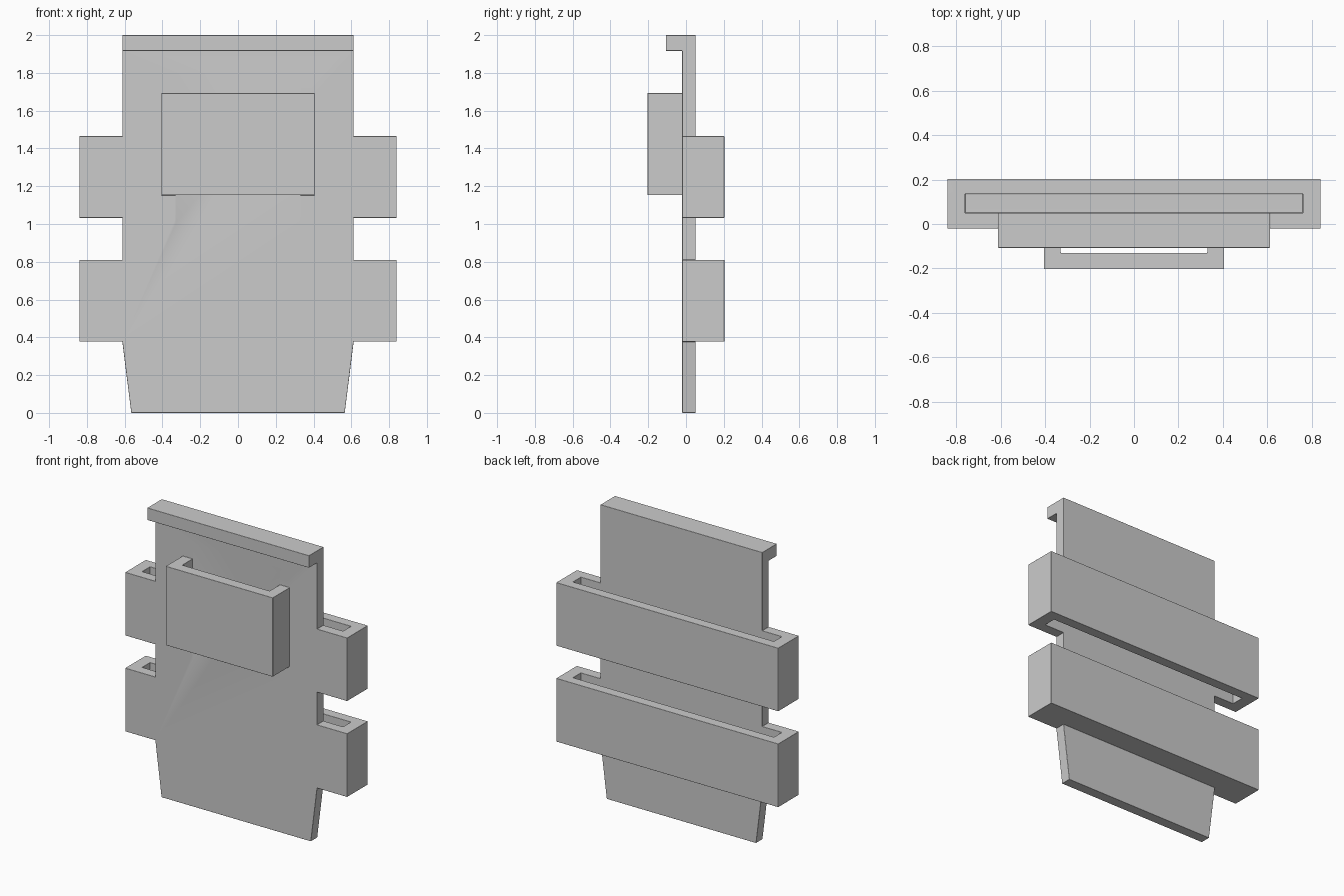
import bpy
import bmesh
import math

cube = bpy.data.objects.get("Cube")
if cube:
    bpy.data.objects.remove(cube, do_unlink=True)

grey = bpy.data.materials.new("plain_grey")
grey.use_nodes = True
colour = (0.6, 0.6, 0.6, 1)
grey.diffuse_color = colour
grey.node_tree.nodes["Principled BSDF"].inputs["Base Color"].default_value = colour


def prism(name, outline, y0, y1):
    """Extrude an x-z outline from y0 to y1."""
    bm = bmesh.new()
    face = bm.faces.new([bm.verts.new((x, y0, z)) for x, z in outline])
    new = bmesh.ops.extrude_face_region(bm, geom=[face])["geom"]
    verts = [v for v in new if isinstance(v, bmesh.types.BMVert)]
    bmesh.ops.translate(bm, verts=verts, vec=(0, y1 - y0, 0))
    bmesh.ops.recalc_face_normals(bm, faces=bm.faces)
    mesh = bpy.data.meshes.new(name)
    bm.to_mesh(mesh)
    bm.free()
    mesh.materials.append(grey)
    obj = bpy.data.objects.new(name, mesh)
    bpy.context.collection.objects.link(obj)
    return obj


def block(name, half, y0, y1, z0, z1):
    return prism(name, [(-half, z0), (half, z0), (half, z1), (-half, z1)], y0, y1)


FRONT, BACK = -0.02, 0.05

# Back plate with tapered lower end
half = [(0.565, 0), (0.612, 0.375), (0.612, 2.0)]
body = prism("holder_body", half + [(-x, z) for x, z in reversed(half)], FRONT, BACK)

# Top lip, two rear sleeves and front loop
added = [
    block("top_lip", 0.612, -0.107, BACK, 1.917, 2.0),
    block("upper_sleeve", 0.84, FRONT, 0.203, 1.033, 1.465),
    block("lower_sleeve", 0.84, FRONT, 0.203, 0.377, 0.81),
    block("front_loop", 0.405, -0.203, FRONT + 0.01, 1.153, 1.693),
]
# Openings: the lower sleeve keeps a floor
cut = [
    block("upper_slot", 0.76, BACK, 0.135, 0.9, 1.6),
    block("lower_slot", 0.76, BACK, 0.135, 0.45, 0.95),
    block("loop_slot", 0.33, -0.13, FRONT, 1.0, 1.8),
]

bpy.ops.object.select_all(action="DESELECT")
bpy.context.view_layer.objects.active = body
body.select_set(True)


def apply(kind, **settings):
    mod = body.modifiers.new(kind.lower(), kind)
    for key, value in settings.items():
        setattr(mod, key, value)
    bpy.ops.object.modifier_apply(modifier=mod.name)


for parts, operation in ((added, "UNION"), (cut, "DIFFERENCE")):
    for part in parts:
        apply("BOOLEAN", object=part, operation=operation, solver="EXACT")
        bpy.data.objects.remove(part, do_unlink=True)

# Merge coplanar faces, then round every edge
bm = bmesh.new()
bm.from_mesh(body.data)
bmesh.ops.remove_doubles(bm, verts=bm.verts, dist=0.0005)
bmesh.ops.dissolve_limit(bm, angle_limit=math.radians(1), verts=bm.verts, edges=bm.edges)
bm.to_mesh(body.data)
bm.free()
apply("BEVEL", width=0.014, segments=3, limit_method="ANGLE",
      angle_limit=math.radians(30))

bpy.ops.object.shade_smooth_by_angle(angle=math.radians(40))
body.modifiers.new("flat_face_normals", "WEIGHTED_NORMAL").keep_sharp = True
